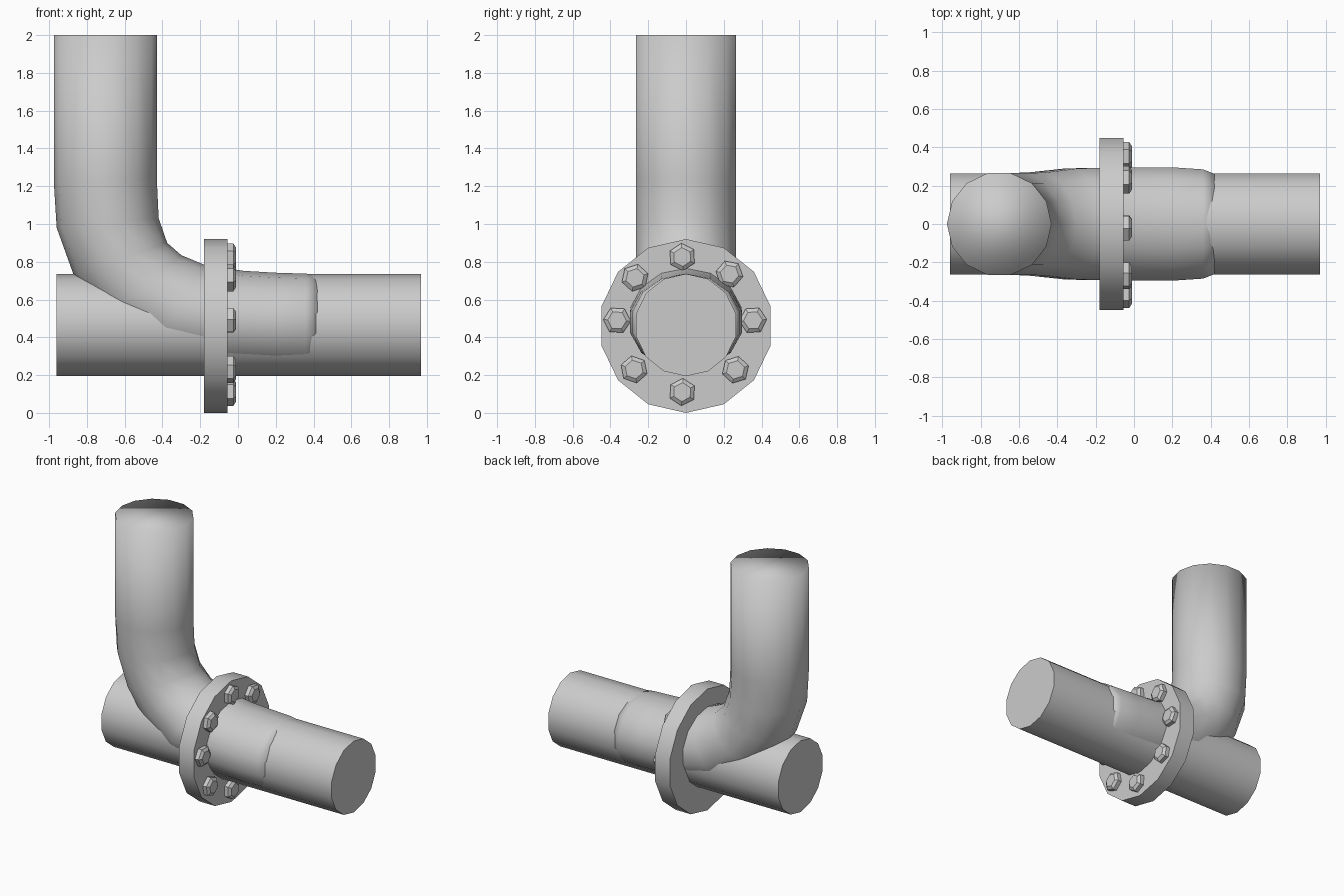
import bpy, bmesh
from math import cos, sin, pi, atan2, radians

if "Cube" in bpy.data.objects:
    bpy.data.objects.remove(bpy.data.objects["Cube"])


def loft(name, rings, full_smooth=False):
    """Skin a list of equal-length point rings and cap both ends."""
    bm = bmesh.new()
    vs = [[bm.verts.new(p) for p in r] for r in rings]
    n = len(vs[0])
    for a, b in zip(vs, vs[1:]):
        for i in range(n):
            j = (i + 1) % n
            bm.faces.new((a[i], a[j], b[j], b[i]))
    bm.faces.new(vs[0][::-1])
    bm.faces.new(vs[-1])
    bmesh.ops.recalc_face_normals(bm, faces=bm.faces)
    me = bpy.data.meshes.new(name)
    bm.to_mesh(me)
    bm.free()
    ob = bpy.data.objects.new(name, me)
    bpy.context.collection.objects.link(ob)
    bpy.ops.object.select_all(action='DESELECT')
    ob.select_set(True)
    bpy.context.view_layer.objects.active = ob
    if full_smooth:
        bpy.ops.object.shade_smooth()
    else:
        bpy.ops.object.shade_smooth_by_angle(angle=radians(30))
    return ob


def x_ring(x, y, z, r, n, start=pi / 2):
    """Regular polygon facing along x."""
    return [(x, y + r * cos(start + 2 * pi * i / n), z + r * sin(start + 2 * pi * i / n))
            for i in range(n)]


SIDES = 14
# Straight horizontal pipe
loft("main_pipe", [x_ring(x, 0, 0.465, 0.271, SIDES) for x in (-0.96, 0.97)])

# Flange disc
loft("flange", [x_ring(x, 0, 0.46, 0.46, SIDES) for x in (-0.18, -0.055)])

# Branch pipe: inner point, outer point and half width of each ring
branch = [((-0.43, 2.0), (-0.975, 2.0), 0.272),
          ((-0.43, 1.24), (-0.975, 1.22), 0.272),
          ((-0.42, 1.03), (-0.96, 0.98), 0.272),
          ((-0.375, 0.90), (-0.87, 0.73), 0.272),
          ((-0.30, 0.835), (-0.72, 0.50), 0.275),
          ((-0.18, 0.785), (-0.47, 0.31), 0.297),
          ((0.03, 0.752), (-0.10, 0.23), 0.303),
          ((0.20, 0.742), (0.20, 0.22), 0.303),
          ((0.36, 0.737), (0.36, 0.22), 0.292),
          ((0.42, 0.733), (0.42, 0.22), 0.268)]
rings = []
for (ix, iz), (ox, oz), w in branch:
    ring = []
    for i in range(SIDES):
        a = 2 * pi * i / SIDES
        t = (1 + cos(a)) / 2
        ring.append((ox + (ix - ox) * t, w * sin(a), oz + (iz - oz) * t))
    rings.append(ring)
loft("branch_elbow", rings, full_smooth=True)

# Chamfered hexagonal bolt heads around the flange
bolts = [(-0.02, 0.825), (0.23, 0.735), (0.355, 0.49), (0.262, 0.228),
         (-0.02, 0.11), (-0.275, 0.23), (-0.365, 0.49), (-0.27, 0.715)]
for k, (y, z) in enumerate(bolts):
    a = atan2(z - 0.47, y)
    loft(f"bolt_{k + 1}", [x_ring(x, y, z, r, 6, a)
                           for x, r in ((-0.08, 0.073), (-0.025, 0.073), (-0.01, 0.05))])
